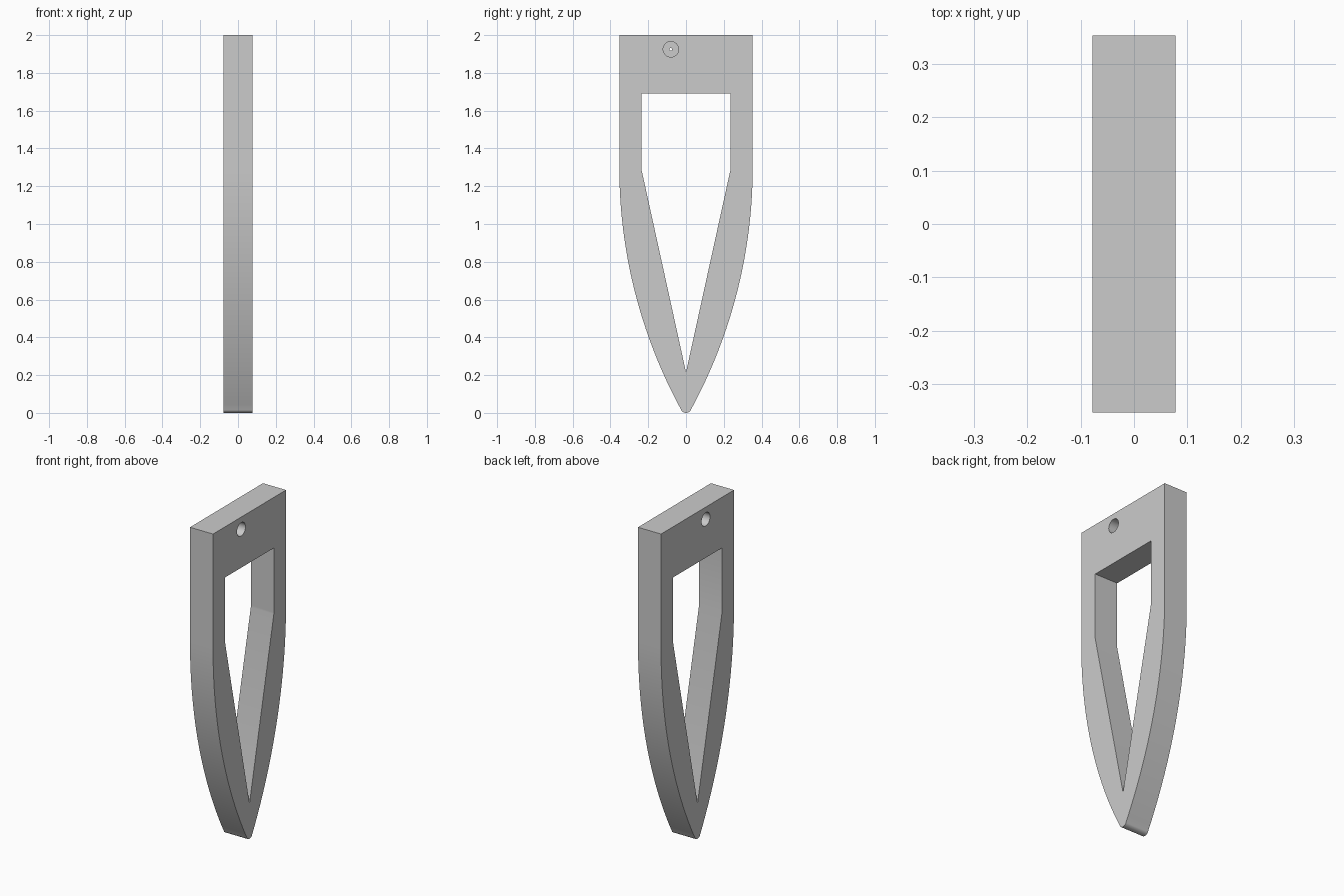
import bpy, bmesh, math

if "Cube" in bpy.data.objects:
    bpy.data.objects.remove(bpy.data.objects["Cube"], do_unlink=True)

HALF_X, HALF_Y, TOP = 0.078, 0.353, 2.0
ARC_Z, ARC_R, TIP_R = 1.3, 2.68, 0.03
TIP_ANGLE = math.radians(28.6)

grey = bpy.data.materials.new("plain_grey")
grey.use_nodes = True
grey.diffuse_color = (0.6, 0.6, 0.6, 1)
grey.node_tree.nodes["Principled BSDF"].inputs["Base Color"].default_value = (0.6, 0.6, 0.6, 1)


def slab(name, outline, half):
    """Extrude a closed (y, z) outline along x."""
    bm = bmesh.new()
    face = bm.faces.new([bm.verts.new((-half, y, z)) for y, z in outline])
    grown = bmesh.ops.extrude_face_region(bm, geom=[face])["geom"]
    moved = [v for v in grown if isinstance(v, bmesh.types.BMVert)]
    bmesh.ops.translate(bm, verts=moved, vec=(2 * half, 0, 0))
    bmesh.ops.recalc_face_normals(bm, faces=bm.faces)
    mesh = bpy.data.meshes.new(name)
    bm.to_mesh(mesh)
    bm.free()
    mesh.materials.append(grey)
    obj = bpy.data.objects.new(name, mesh)
    bpy.context.collection.objects.link(obj)
    return obj


def cut(target, cutter):
    cutter.hide_render = True
    mod = target.modifiers.new(cutter.name, "BOOLEAN")
    mod.operation, mod.solver, mod.object = "DIFFERENCE", "EXACT", cutter
    bpy.context.view_layer.objects.active = target
    bpy.ops.object.modifier_apply(modifier=mod.name)
    bpy.data.objects.remove(cutter, do_unlink=True)


def disc(radius, count):
    """Round (y, z) outline centred on the cord hole."""
    steps = [2 * math.pi * i / count for i in range(count)]
    return [(-0.08 + radius * math.cos(a), 1.925 + radius * math.sin(a)) for a in steps]


# Half outline: square top corner, long side arc, rounded tip
side = [(HALF_Y, TOP)]
for i in range(41):
    a = TIP_ANGLE * i / 40
    side.append((HALF_Y - ARC_R * (1 - math.cos(a)), ARC_Z - ARC_R * math.sin(a)))
for i in range(1, 8):
    a = -TIP_ANGLE - (math.pi / 2 - TIP_ANGLE) * i / 8
    side.append((TIP_R * math.cos(a), TIP_R + TIP_R * math.sin(a)))
outline = side + [(0, 0)] + [(-y, z) for y, z in reversed(side)]
frame = slab("pointed_frame", outline, HALF_X)

# Five-sided window
window = [(0.235, 1.69), (0.235, 1.285), (0, 0.215), (-0.235, 1.285), (-0.235, 1.69)]
cut(frame, slab("window_cutter", window, 0.2))

# Round pocket from each side, joined by a pinhole
for sign in (-1, 1):
    pocket = slab("pocket_cutter", disc(0.041, 32), 0.1)
    pocket.location.x = sign * 0.11
    bpy.context.view_layer.update()
    cut(frame, pocket)
cut(frame, slab("pinhole_cutter", disc(0.007, 16), 0.2))

bpy.ops.object.select_all(action="DESELECT")
frame.select_set(True)
bpy.context.view_layer.objects.active = frame
bpy.ops.object.shade_smooth_by_angle(angle=math.radians(25))
